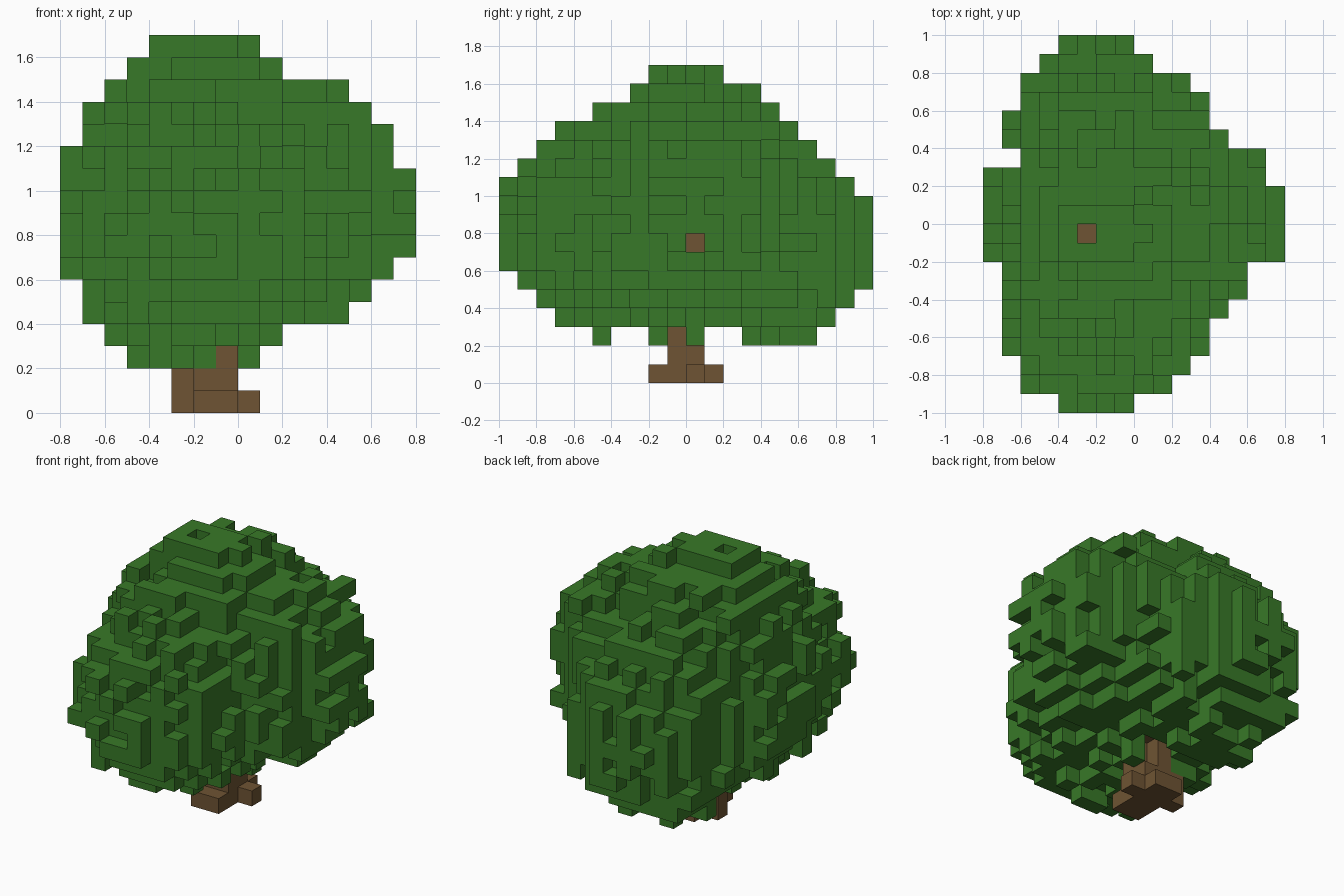
import bpy
import bmesh
import random
from mathutils import Vector

random.seed(11)
CELL = 0.1

if "Cube" in bpy.data.objects:
    bpy.data.objects.remove(bpy.data.objects["Cube"], do_unlink=True)


def make_material(name, colour):
    material = bpy.data.materials.new(name)
    material.use_nodes = True
    material.diffuse_color = (*colour, 1)
    shader = next(n for n in material.node_tree.nodes if n.type == "BSDF_PRINCIPLED")
    shader.inputs["Base Color"].default_value = (*colour, 1)
    shader.inputs["Roughness"].default_value = 0.9
    return material


def block(x_span, y_span, z_span):
    """Set of grid cells filling a box; the spans are in cells."""
    return {(x, y, z) for x in range(*x_span) for y in range(*y_span) for z in range(*z_span)}


def limb(start, end):
    """Set of grid cells along a straight line."""
    start, end = Vector(start), Vector(end)
    steps = int((end - start).length * 2)
    points = [start.lerp(end, i / steps) for i in range(steps + 1)]
    return {tuple(round(c) for c in point) for point in points}


def build_cells(name, cells, hidden_by, material):
    """Mesh of the outer faces of a set of cube cells."""
    bm = bmesh.new()
    solid = cells | hidden_by
    verts = {}

    def corner(position):
        key = tuple(position)
        if key not in verts:
            verts[key] = bm.verts.new([c * CELL for c in key])
        return verts[key]

    for cell in sorted(cells):
        for axis in range(3):
            u, v = (axis + 1) % 3, (axis + 2) % 3
            for side in (0, 1):
                neighbour = list(cell)
                neighbour[axis] += 2 * side - 1
                if tuple(neighbour) in solid:
                    continue
                loop = []
                for du, dv in ((0, 0), (1, 0), (1, 1), (0, 1)):
                    position = list(cell)
                    position[axis] += side
                    position[u] += du
                    position[v] += dv
                    loop.append(corner(position))
                bm.faces.new(loop if side else loop[::-1])
    mesh = bpy.data.meshes.new(name)
    bm.to_mesh(mesh)
    bm.free()
    mesh.materials.append(material)
    obj = bpy.data.objects.new(name, mesh)
    bpy.context.scene.collection.objects.link(obj)
    return obj


# Trunk: spreading roots, a forked stem and two branches
trunk = block((-2, 0), (-2, 2), (0, 1)) | block((-3, 1), (0, 1), (0, 1))
trunk |= block((-2, 0), (-1, 1), (1, 2)) | block((-3, -2), (0, 1), (1, 2))
trunk |= block((-1, 0), (-1, 0), (2, 7)) | block((-2, -1), (0, 1), (2, 5))
trunk |= block((-2, 0), (0, 2), (4, 5))
top_tip, side_tip = (-3, -1, 14), (5, 0, 7)
trunk |= limb((-1, -1, 6), top_tip) | limb((-1, -1, 5), side_tip)

# Crown lobes: centre and radius
lobes = [
    (Vector((-0.15, 0.0, 1.1)), 0.61),     # top
    (Vector((-0.15, -0.45, 0.83)), 0.56),  # front
    (Vector((-0.15, 0.45, 0.76)), 0.57),   # back
    (Vector((0.25, 0.06, 0.95)), 0.57),    # left
    (Vector((-0.22, 0.04, 0.83)), 0.61),   # right
]

# Crown limits per layer upward: x span and y span, in cells
FIRST_LAYER = 2
layer_spans = [
    (-5, 1, -2, 7), (-6, 2, -7, 8), (-7, 5, -8, 9), (-8, 6, -9, 10),
    (-8, 7, -10, 10), (-8, 8, -10, 10), (-8, 8, -10, 10), (-8, 8, -10, 10),
    (-8, 8, -10, 9), (-8, 7, -9, 8), (-7, 7, -8, 7), (-7, 6, -7, 6),
    (-6, 5, -5, 5), (-5, 2, -3, 4), (-4, 1, -2, 2),
]
# Crown limits per row from front to back: x span, in cells
row_spans = [
    (-4, 1), (-6, 2), (-6, 3), (-7, 4), (-7, 4), (-7, 5), (-7, 6), (-7, 6),
    (-8, 8), (-8, 8), (-8, 8), (-8, 8), (-8, 7), (-6, 7), (-7, 5), (-7, 4),
    (-7, 4), (-6, 3), (-5, 1), (-4, 0),
]

# Leaves: cells inside the lobes, with a ragged outer shell
leaves = set()
for layer, (x0, x1, y0, y1) in enumerate(layer_spans):
    z = layer + FIRST_LAYER
    for y in range(y0, y1):
        row = row_spans[y + 10]
        for x in range(max(x0, row[0]), min(x1, row[1])):
            centre = Vector((x + 0.5, y + 0.5, z + 0.5)) * CELL
            depth = min((centre - c).length - r for c, r in lobes)
            if depth < random.uniform(-0.1, 0.05):
                leaves.add((x, y, z))

# Openings that leave the branch tips bare
leaves = {c for c in leaves
          if not (c[:2] == top_tip[:2] and c[2] > top_tip[2])
          and not (c[1:] == side_tip[1:] and c[0] > side_tip[0])}
# Hollow under the crown, open to the front and back of the stem
leaves -= block((-1, 0), (-10, -1), (2, 3))
leaves -= block((-2, 0), (0, 2), (2, 4)) | block((-1, 1), (1, 3), (2, 3))
# Low hanging leaves
leaves |= block((0, 1), (0, 1), (2, 5)) | block((-4, -3), (-5, -4), (2, 4))
leaves -= trunk

bark = make_material("bark_brown", (0.158, 0.088, 0.033))
foliage = make_material("leaf_green", (0.039, 0.19, 0.021))
build_cells("trunk", trunk, set(), bark)
build_cells("crown", leaves, trunk, foliage)
